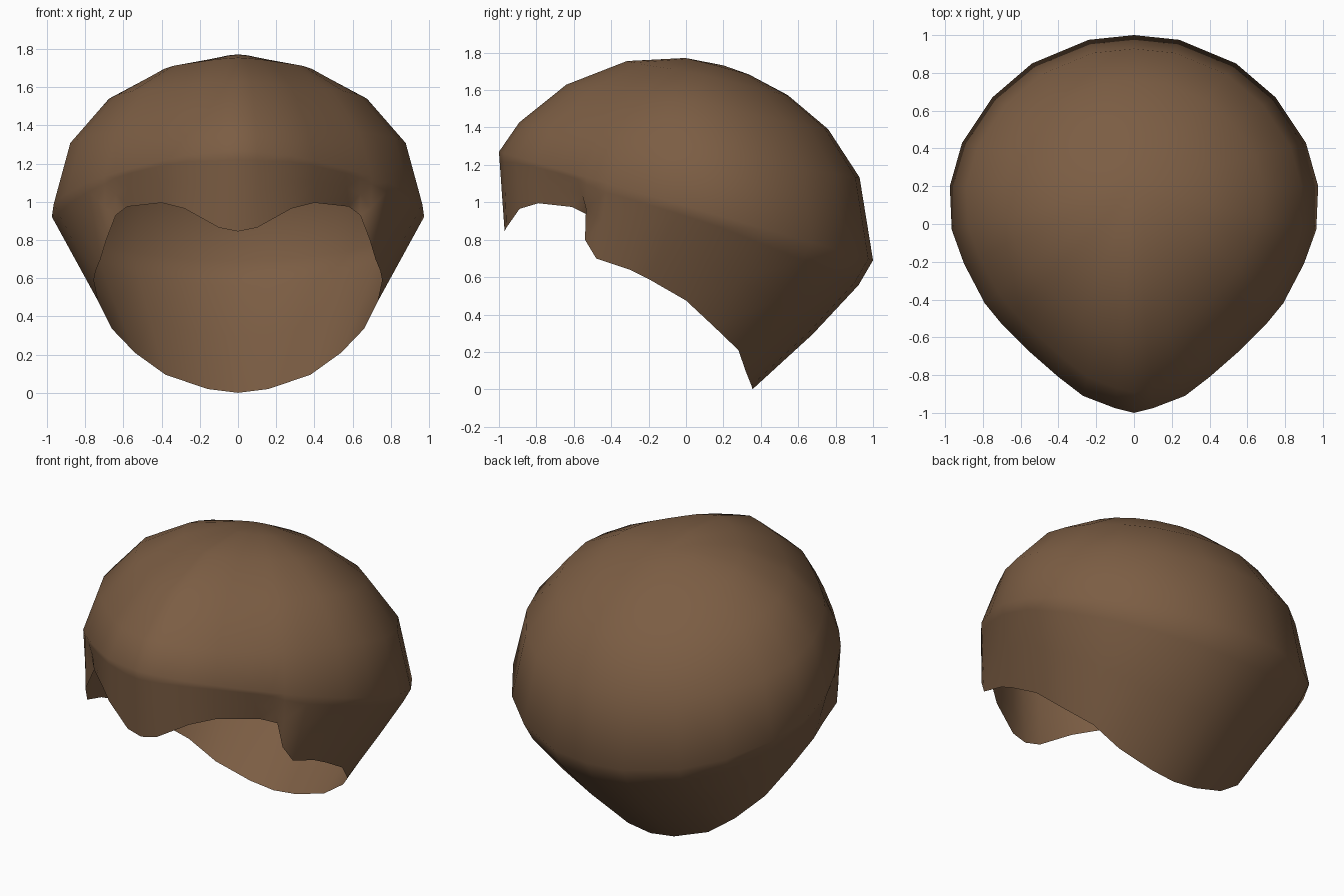
import bpy
import bmesh
from mathutils import Vector

cube = bpy.data.objects.get("Cube")
if cube:
    bpy.data.objects.remove(cube, do_unlink=True)

# Left half of the cap, front to back: rim point (x, y, z) and widest point (x, y)
COLUMNS = [
    ((0, -.97, .845), (0, -1)),
    ((.1, -.96, .865), (.1, -.975)),
    ((.28, -.89, .965), (.27, -.91)),
    ((.4, -.79, .995), (.4, -.81)),
    ((.58, -.61, .975), (.56, -.67)),
    ((.64, -.52, .93), (.64, -.59)),
    ((.69, -.54, .8), (.7, -.53)),
    ((.72, -.48, .7), (.79, -.42)),
    ((.745, -.3, .64), (.9, -.21)),
    ((.755, -.2, .59), (.965, -.03)),
    ((.73, 0, .475), (.975, .2)),
    ((.66, .15, .335), (.91, .43)),
    ((.54, .28, .21), (.75, .67)),
    ((.38, .32, .095), (.54, .85)),
    ((.16, .35, .02), (.24, .975)),
    ((0, .355, 0), (0, 1)),
]
CROWN = Vector((0, .2))      # top of the dome seen from above
DOME_HEIGHT = .81
LOWER_STEPS = (.5, .88)      # rings between the rim and the widest line
DOME_STEPS = (.91, .7, .43, .17)


def widest_height(y):
    """Height of the tilted widest line of the cap."""
    return .98 - .29 * y


def column_points(rim, widest):
    """Points of one column, from the rim up to just below the crown."""
    rim = Vector(rim)
    outline = Vector(widest)
    edge = Vector((outline.x, outline.y, widest_height(outline.y)))
    reach = outline - CROWN
    backness = reach.y / reach.length

    # Lower wall, slightly full towards the nape
    points = [rim]
    for step in LOWER_STEPS:
        point = rim.lerp(edge, step)
        point.z -= .05 * max(backness, 0)
        points.append(point)
    points.append(edge)

    # Dome, rounder at the back and more sloping at the forehead
    if backness > 0:
        power = .5 - .13 * backness
    else:
        power = .5 + .33 * backness ** 2
    for r in DOME_STEPS:
        flat = CROWN + reach * r
        height = widest_height(flat.y) + DOME_HEIGHT * (1 - r * r) ** power
        points.append(Vector((flat.x, flat.y, height)))
    return points


# Hair cap: half shell of quads closed by a fan at the crown
bm = bmesh.new()
grid = [[bm.verts.new(p) for p in column_points(*column)] for column in COLUMNS]
crown = bm.verts.new((CROWN.x, CROWN.y, widest_height(CROWN.y) + DOME_HEIGHT))
for front, back in zip(grid, grid[1:]):
    for j in range(len(front) - 1):
        bm.faces.new((front[j], back[j], back[j + 1], front[j + 1]))
    bm.faces.new((front[-1], back[-1], crown))
for face in bm.faces:
    face.smooth = True

mesh = bpy.data.meshes.new("hair_cap")
bm.to_mesh(mesh)
bm.free()
hair_cap = bpy.data.objects.new("hair_cap", mesh)
bpy.context.collection.objects.link(hair_cap)

# Right half
mirror = hair_cap.modifiers.new("mirror_sides", 'MIRROR')
mirror.use_axis[0] = True
mirror.use_clip = True

# Brown hair colour
brown = bpy.data.materials.new("hair_brown")
colour = (.2, .11, .057, 1)
brown.diffuse_color = colour
brown.use_nodes = True
shader = next(n for n in brown.node_tree.nodes if n.type == 'BSDF_PRINCIPLED')
shader.inputs["Base Color"].default_value = colour
mesh.materials.append(brown)
